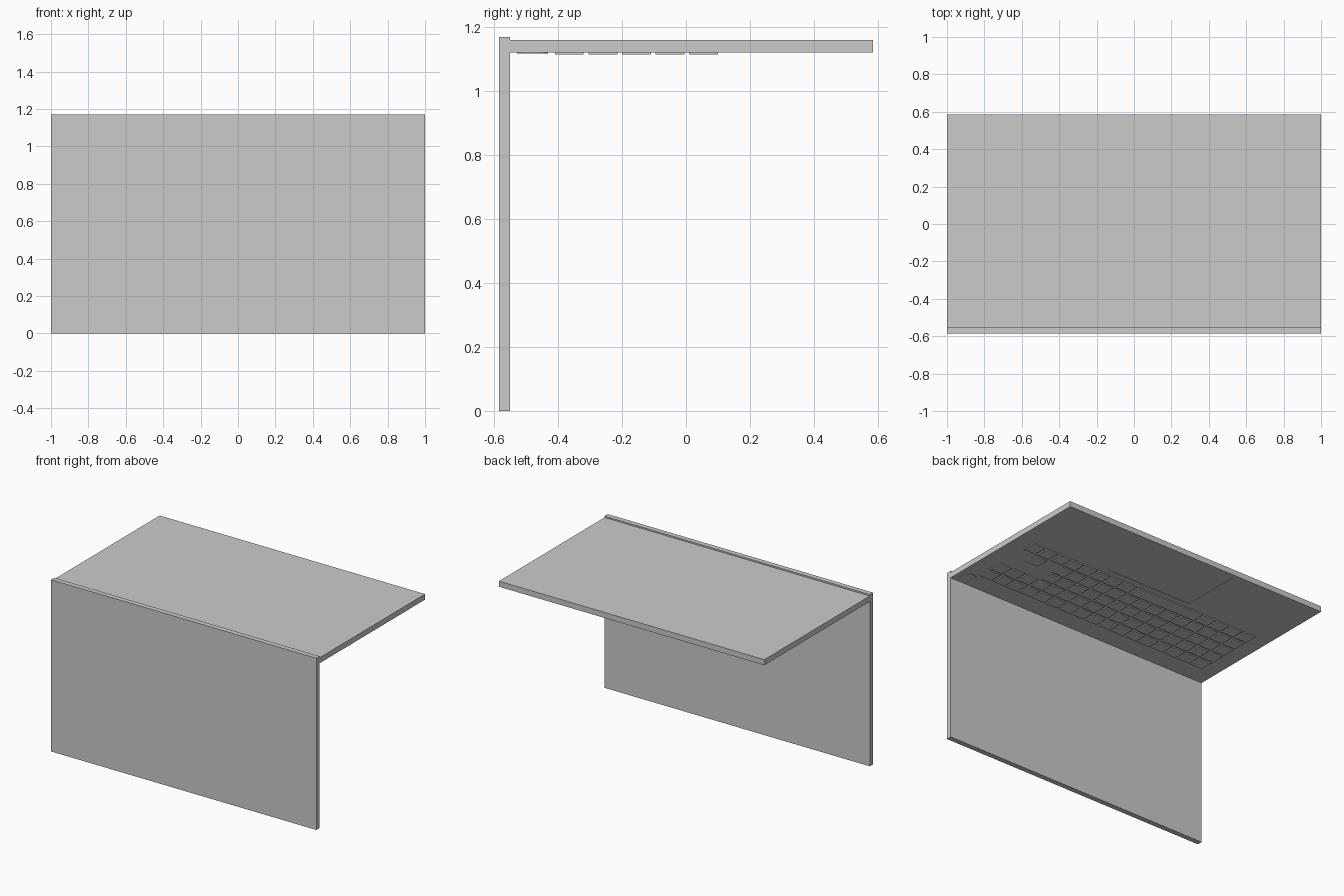
import bpy

cube = bpy.data.objects.get("Cube")
if cube:
    bpy.data.objects.remove(cube, do_unlink=True)


def box(name, x, y, z):
    """Box from (low, high) ranges on each axis."""
    spans = (x, y, z)
    bpy.ops.mesh.primitive_cube_add(size=1, location=[(a + b) / 2 for a, b in spans])
    obj = bpy.context.object
    obj.name = name
    obj.scale = [b - a for a, b in spans]
    bpy.ops.object.transform_apply(location=False, rotation=False, scale=True)
    return obj


DECK = 1.122           # height of the downward-facing keyboard deck
PITCH, GAP = 0.105, 0.015
LEFT, BACK = -0.885, -0.41
COLUMNS = 17

# Screen standing on its edge, and the base folded out behind it
box("screen", (-1, 1), (-0.585, -0.55), (0, 1.17))
base = box("base", (-1, 1), (-0.55, 0.585), (DECK, 1.16))

# Shallow trackpad recess in the deck
cutter = box("trackpad_cutter", (-0.32, 0.32), (0.14, 0.553), (DECK - 0.02, DECK + 0.003))
cutter.hide_render = True
cut = base.modifiers.new("trackpad_recess", 'BOOLEAN')
cut.object = cutter
cut.solver = 'EXACT'
bpy.context.view_layer.objects.active = base
bpy.ops.object.modifier_apply(modifier=cut.name)
bpy.data.objects.remove(cutter, do_unlink=True)

# Round power button in the rear corner
bpy.ops.mesh.primitive_cylinder_add(vertices=32, radius=0.049, depth=0.006,
                                    location=(0.92, -0.48, DECK - 0.001))
bpy.context.object.name = "power_button"
bpy.ops.object.shade_smooth_by_angle()


def key(name, row, column, width=1):
    x = LEFT + column * PITCH
    y = BACK + row * PITCH
    return box(name, (x, x + width * PITCH - GAP), (y, y + PITCH - GAP),
               (DECK - 0.007, DECK + 0.002))


# Empty slots around the navigation and arrow clusters; space bar span
empty = {2: {14, 15, 16}, 3: {14, 16}}
space = range(4, 9)

for row in range(5):
    for column in range(COLUMNS):
        if column in empty.get(row, ()) or (row == 4 and column in space):
            continue
        key(f"key_{row + 1}_{column + 1}", row, column)
key("space_bar", 4, space.start, len(space))
